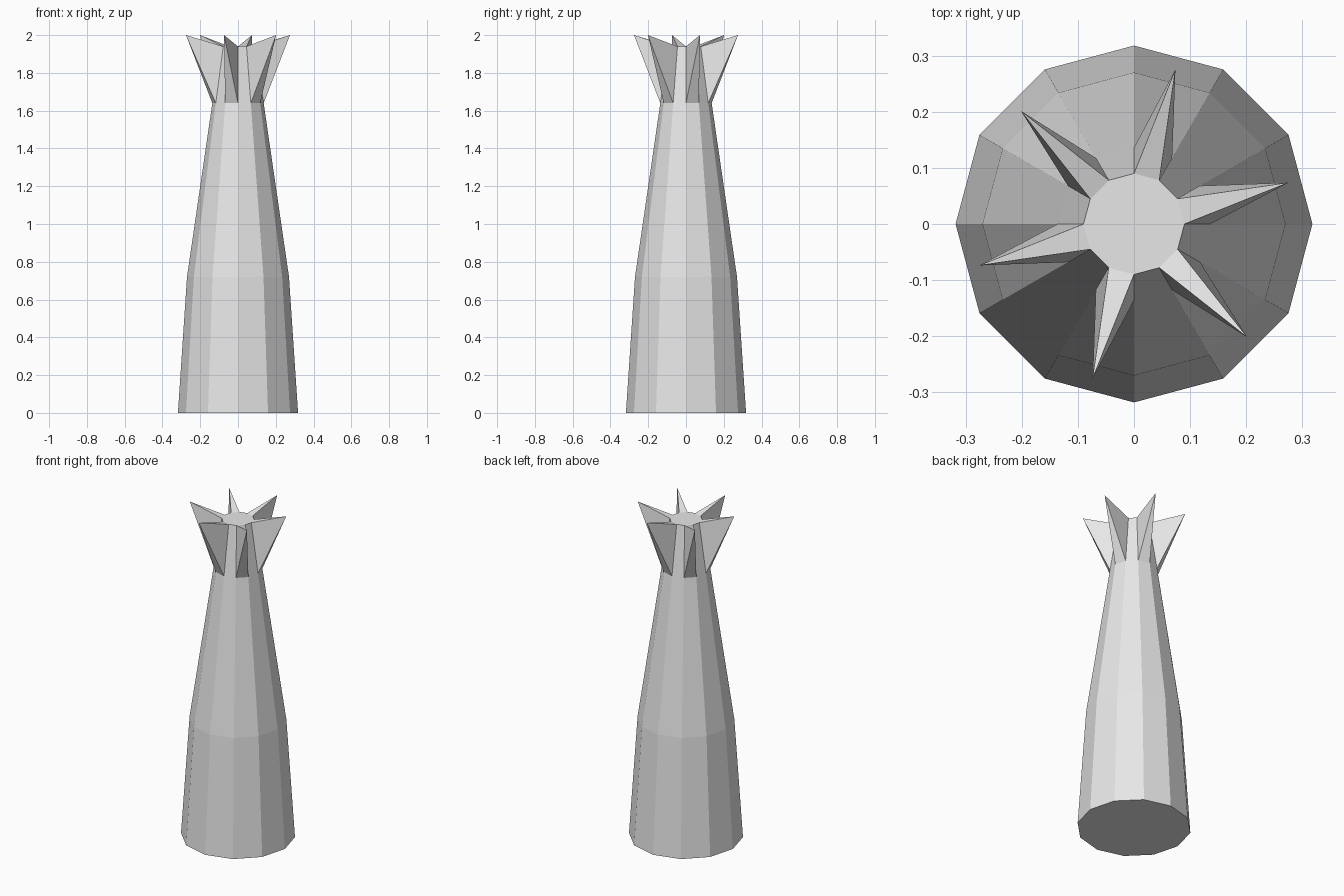
import bpy, bmesh
from math import cos, sin, radians

cube = bpy.data.objects.get("Cube")
if cube:
    bpy.data.objects.remove(cube, do_unlink=True)

SIDES = 12
STEP = 360 / SIDES
# (radius, height) of each ring, bottom to top
PROFILE = [(0.318, 0), (0.27, 0.72), (0.136, 1.64), (0.09, 1.94)]
TIP_RADIUS, TIP_HEIGHT = 0.285, 2.0


def polar(radius, degrees, z):
    a = radians(degrees)
    return (radius * cos(a), radius * sin(a), z)


grey = bpy.data.materials.new("plain grey")
grey.use_nodes = True
colour = (0.8, 0.8, 0.8, 1)
grey.diffuse_color = colour
grey.node_tree.nodes["Principled BSDF"].inputs["Base Color"].default_value = colour

bm = bmesh.new()
rings = [[bm.verts.new(polar(r, i * STEP, z)) for i in range(SIDES)]
         for r, z in PROFILE]

# Bottom and top caps
bm.faces.new(rings[0][::-1])
bm.faces.new(rings[-1])

# Tapered sides; every other panel of the top band is drawn out to a spike
for level, (low, high) in enumerate(zip(rings, rings[1:])):
    crown = level == len(rings) - 2
    for i in range(SIDES):
        j = (i + 1) % SIDES
        panel = [low[i], low[j], high[j], high[i]]
        if crown and i % 2 == 0:
            tip = bm.verts.new(polar(TIP_RADIUS, (i + 0.5) * STEP, TIP_HEIGHT))
            for k in range(4):
                bm.faces.new((panel[k], panel[(k + 1) % 4], tip))
        else:
            bm.faces.new(panel)

bm.normal_update()
mesh = bpy.data.meshes.new("spiked_tower")
bm.to_mesh(mesh)
bm.free()
mesh.materials.append(grey)
tower = bpy.data.objects.new("spiked_tower", mesh)
bpy.context.collection.objects.link(tower)
